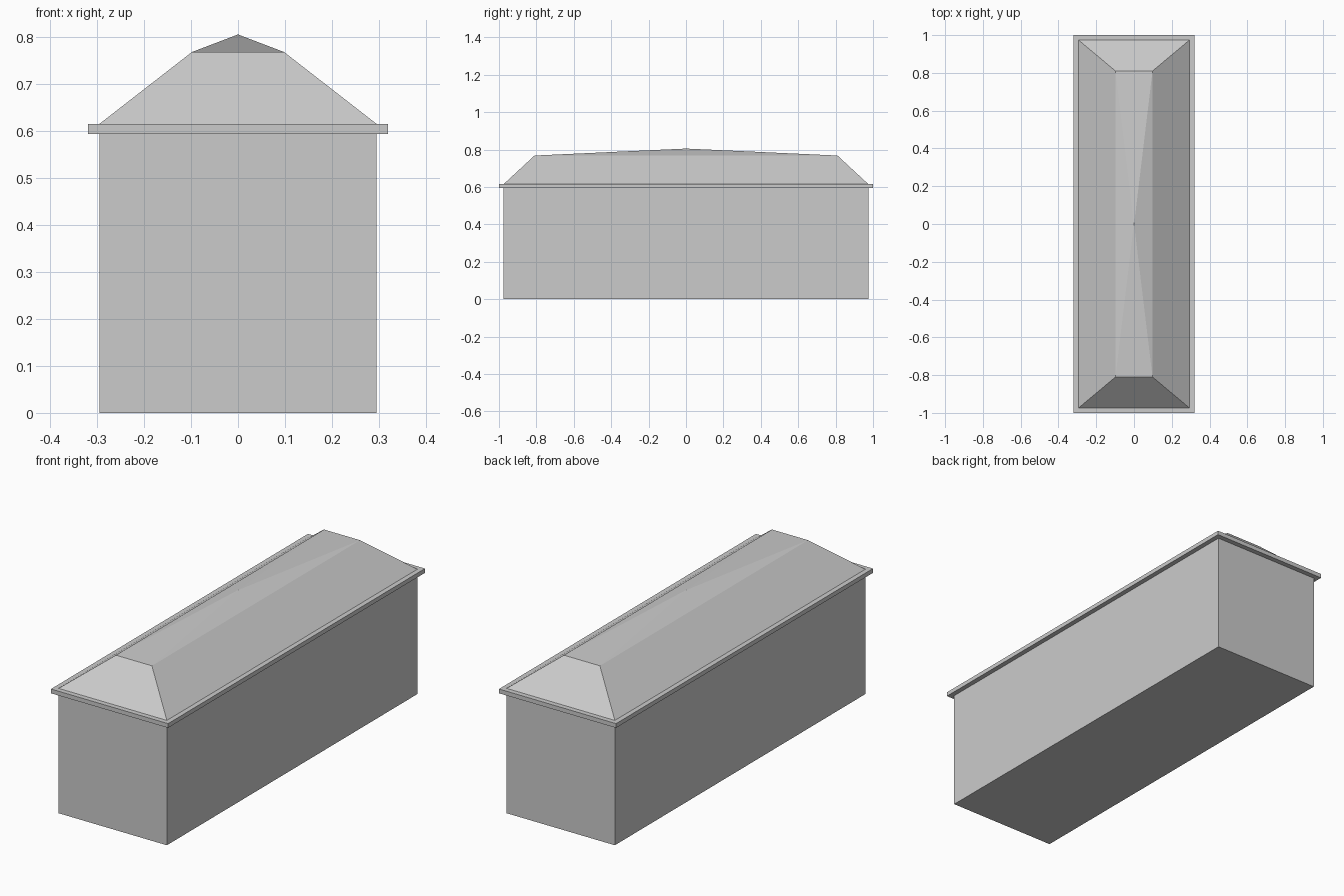
import bpy, bmesh

if "Cube" in bpy.data.objects:
    bpy.data.objects.remove(bpy.data.objects["Cube"])


def loft(name, rings):
    """Closed solid through stacked rectangles (half_x, half_y, z)."""
    bm = bmesh.new()
    loops = [[bm.verts.new((sx * hx, sy * hy, z))
              for sx, sy in ((-1, -1), (1, -1), (1, 1), (-1, 1))]
             for hx, hy, z in rings]
    bm.faces.new(loops[0][::-1])
    bm.faces.new(loops[-1])
    for low, high in zip(loops, loops[1:]):
        for i in range(4):
            j = (i + 1) % 4
            bm.faces.new((low[i], low[j], high[j], high[i]))
    bmesh.ops.recalc_face_normals(bm, faces=bm.faces)
    mesh = bpy.data.meshes.new(name)
    bm.to_mesh(mesh)
    bm.free()
    obj = bpy.data.objects.new(name, mesh)
    bpy.context.collection.objects.link(obj)
    return obj


# Main block of the building
loft("walls", [(0.295, 0.975, 0), (0.295, 0.975, 0.594)])

# Thin overhanging slab
loft("eaves", [(0.319, 1.0, 0.594), (0.319, 1.0, 0.615)])

# Steep hipped skirt with a shallow cap rising to a tiny central peak
loft("roof", [(0.295, 0.975, 0.615), (0.098, 0.81, 0.768), (0.001, 0.004, 0.805)])
